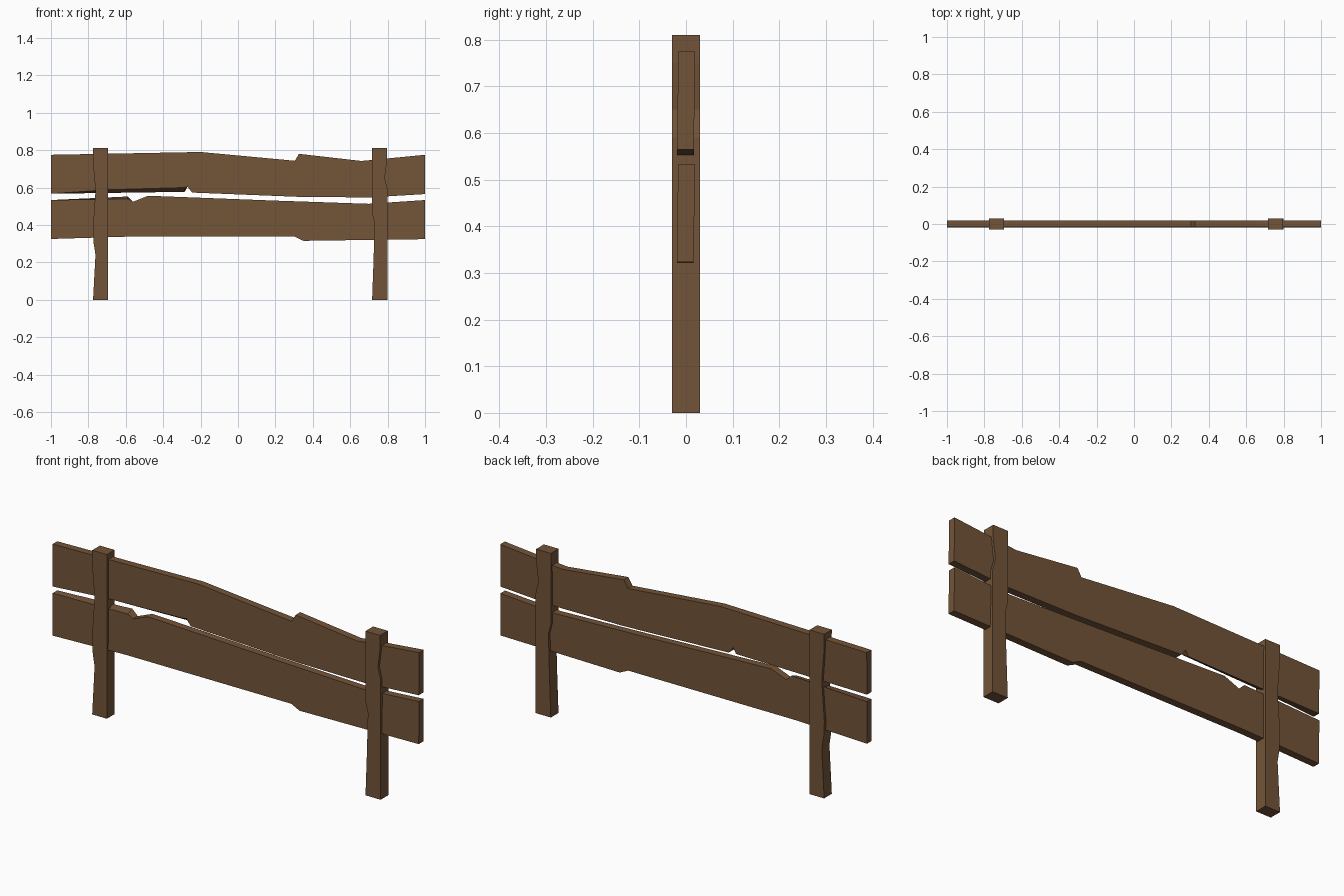
import bpy, bmesh

if "Cube" in bpy.data.objects:
    bpy.data.objects.remove(bpy.data.objects["Cube"])

wood = bpy.data.materials.new("brown_wood")
wood.diffuse_color = (0.17, 0.088, 0.04, 1)
wood.use_nodes = True
wood.node_tree.nodes["Principled BSDF"].inputs["Base Color"].default_value = wood.diffuse_color


def board(name, outline, y0, y1, lean=0.0):
    """Closed solid from an x/z outline; an optional third value is z on the back face."""
    bm = bmesh.new()
    zmid = sum(p[1] for p in outline) / len(outline)
    front = [bm.verts.new((p[0], y0 + lean * (p[1] - zmid), p[1])) for p in outline]
    back = [bm.verts.new((p[0], y1 + lean * (p[1] - zmid), p[-1])) for p in outline]
    bm.faces.new(front)
    bm.faces.new(back[::-1])
    n = len(outline)
    for i in range(n):
        j = (i + 1) % n
        bm.faces.new((front[i], back[i], back[j], front[j]))
    bmesh.ops.recalc_face_normals(bm, faces=bm.faces)
    bmesh.ops.triangulate(bm, faces=[f for f in bm.faces if len(f.verts) > 4])
    mesh = bpy.data.meshes.new(name)
    bm.to_mesh(mesh)
    bm.free()
    mesh.materials.append(wood)
    obj = bpy.data.objects.new(name, mesh)
    bpy.context.collection.objects.link(obj)
    return obj


# Horizontal planks with chipped edges
board("upper_plank", [
    (-1, 0.567), (-0.7, 0.588, 0.571), (-0.285, 0.60, 0.577), (-0.27, 0.604),
    (-0.245, 0.573), (0.33, 0.55), (0.7, 0.547), (1, 0.565),
    (1, 0.775), (0.66, 0.742), (0.326, 0.78), (0.304, 0.743),
    (-0.2, 0.79), (-1, 0.775)], -0.018, 0.018, 0.012)
board("lower_plank", [
    (-1, 0.325), (-0.6, 0.337), (0.304, 0.337), (0.35, 0.315), (1, 0.324),
    (1, 0.533), (0.7, 0.513), (0.2, 0.53), (-0.48, 0.556), (-0.56, 0.524),
    (-0.59, 0.54, 0.552), (-1, 0.533)], -0.018, 0.018, 0.012)

# Upright posts with one worn side each
board("left_post", [
    (-0.775, 0), (-0.695, 0), (-0.695, 0.81), (-0.775, 0.81), (-0.773, 0.71),
    (-0.762, 0.58), (-0.776, 0.38), (-0.773, 0.31), (-0.762, 0.24)], -0.03, 0.03)
board("right_post", [
    (0.717, 0), (0.8, 0), (0.8, 0.59), (0.785, 0.65), (0.797, 0.75),
    (0.797, 0.81), (0.717, 0.81), (0.717, 0.46), (0.73, 0.41), (0.725, 0.22)],
    -0.03, 0.03)
